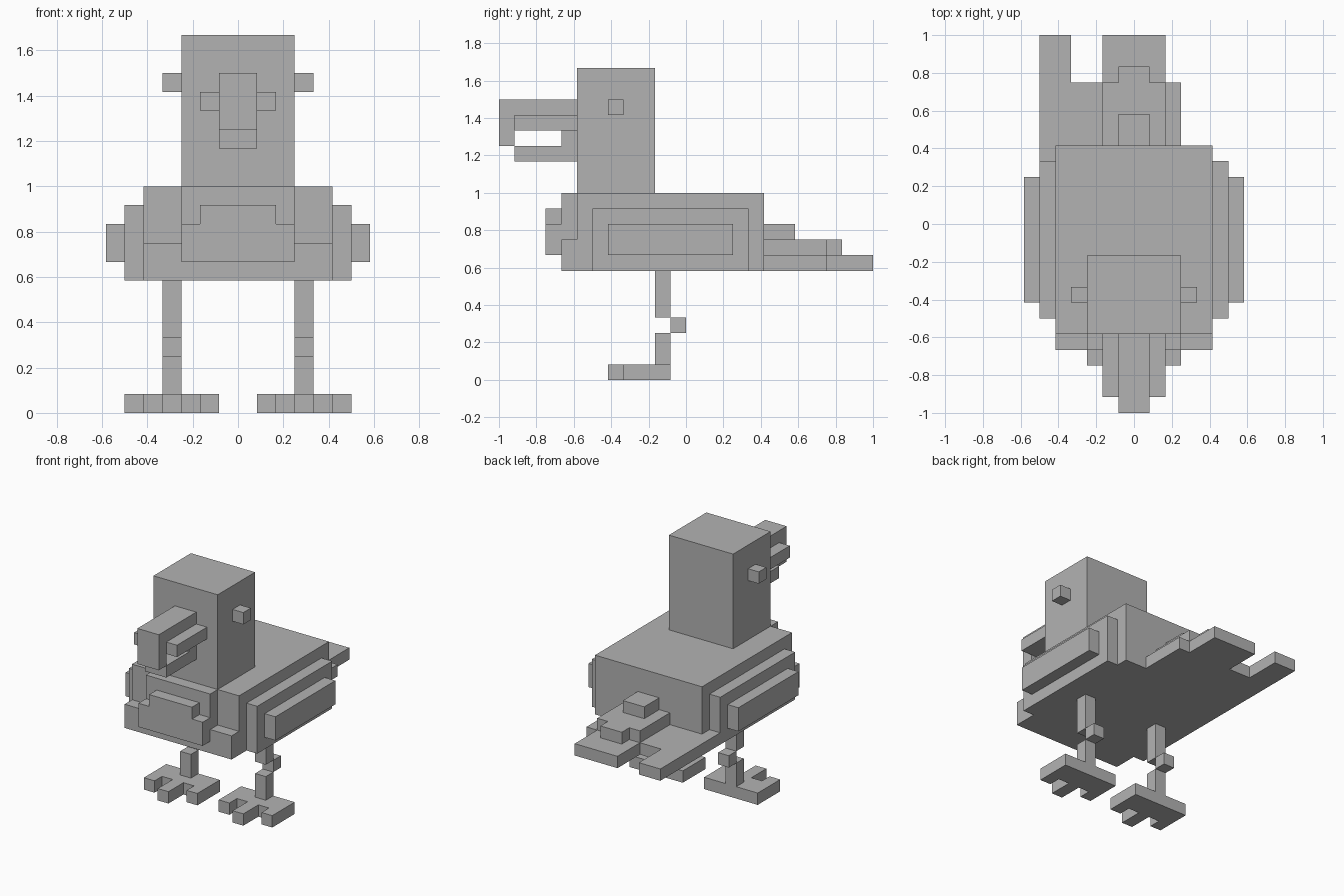
import bpy
import bmesh
from mathutils import Matrix, Vector

if "Cube" in bpy.data.objects:
    bpy.data.objects.remove(bpy.data.objects["Cube"])

U = 1 / 12  # size of one block

grey = bpy.data.materials.new("plain_grey")
grey.use_nodes = True
colour = (0.45, 0.45, 0.45, 1)
grey.diffuse_color = colour
grey.node_tree.nodes["Principled BSDF"].inputs["Base Color"].default_value = colour


def blocks(name, *boxes, side=1):
    """One object from boxes given as (x range, y range, z range) in blocks."""
    bm = bmesh.new()
    for box in boxes:
        low, high = (Vector(c) * U for c in zip(*box))
        low.x, high.x = sorted((low.x * side, high.x * side))
        size = high - low
        place = Matrix.Translation((low + high) / 2) @ Matrix.Diagonal((*size, 1))
        bmesh.ops.create_cube(bm, size=1, matrix=place)
    mesh = bpy.data.meshes.new(name)
    bm.to_mesh(mesh)
    bm.free()
    mesh.materials.append(grey)
    obj = bpy.data.objects.new(name, mesh)
    bpy.context.collection.objects.link(obj)
    return obj


def wide(half):
    return (-half, half)


# Body and stepped chest
blocks("body", (wide(5), (-7, 5), (7, 12)))
blocks("chest",
       (wide(5), (-8, -7), (7, 9)),
       (wide(3), (-8, -7), (9, 12)),
       (wide(3), (-9, -8), (8, 10)),
       (wide(2), (-9, -8), (10, 11)))

# Head and hooked beak
blocks("head", (wide(3), (-7, -2), (12, 20)))
blocks("upper_beak",
       (wide(1), (-12, -7), (17, 18)),
       (wide(2), (-11, -7), (16, 17)),
       (wide(1), (-12, -11), (15, 17)))
blocks("lower_beak",
       (wide(1), (-11, -7), (14, 15)),
       (wide(1), (-8, -7), (15, 16)))

# Tail feathers, with one long feather on the right
blocks("tail",
       ((-4, 3), (5, 9), (7, 8)),
       (wide(2), (9, 12), (7, 8)),
       (wide(2), (5, 9), (8, 9)),
       (wide(1), (9, 10), (8, 9)),
       (wide(1), (5, 7), (9, 10)))
blocks("long_tail_feather",
       ((-6, -4), (5, 12), (7, 8)),
       ((-6, -5), (4, 5), (7, 8)))

# Paired parts
for label, side in (("left", 1), ("right", -1)):
    blocks(label + "_eye", ((3, 4), (-5, -4), (17, 18)), side=side)
    blocks(label + "_wing",
           ((5, 6), (-6, 4), (7, 11)),
           ((6, 7), (-5, 3), (8, 10)), side=side)
    blocks(label + "_leg",
           ((3, 4), (-2, -1), (4, 7)),
           ((3, 4), (-1, 0), (3, 4)),
           ((3, 4), (-2, -1), (1, 3)), side=side)
    blocks(label + "_foot",
           ((1, 6), (-3, -1), (0, 1)),
           ((1, 2), (-4, -3), (0, 1)),
           ((3, 4), (-5, -3), (0, 1)),
           ((5, 6), (-4, -3), (0, 1)), side=side)
